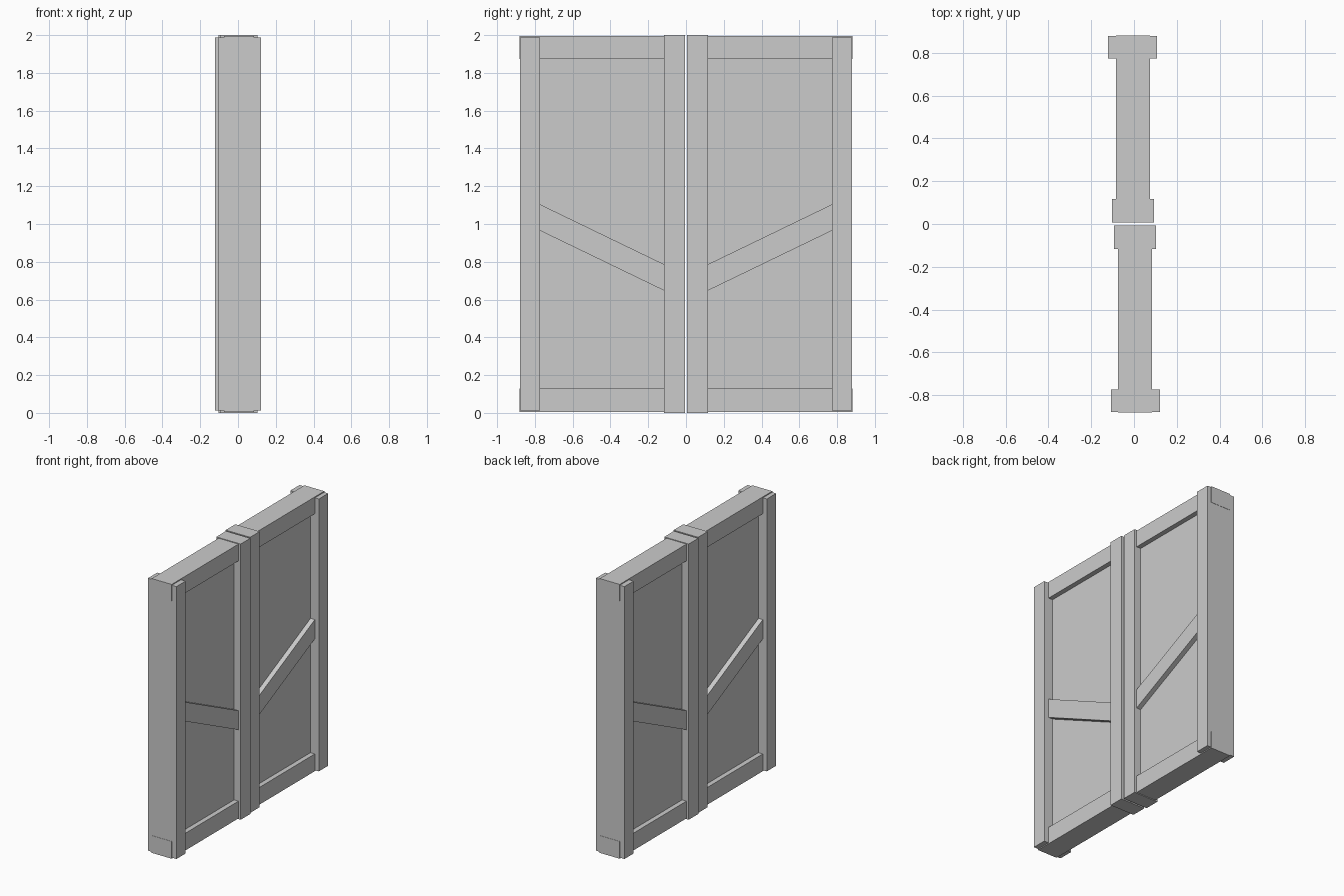
import bpy
from math import pi
from mathutils import Matrix

if "Cube" in bpy.data.objects:
    bpy.data.objects.remove(bpy.data.objects["Cube"])


def prism(name, outline, x0, x1, turn):
    """Extrude a (y, z) outline from x0 to x1, then turn it about z."""
    n = len(outline)
    verts = [(x, y, z) for x in (x0, x1) for y, z in outline]
    faces = [tuple(range(n))[::-1], tuple(range(n, 2 * n))]
    faces += [(i, (i + 1) % n, n + (i + 1) % n, n + i) for i in range(n)]
    mesh = bpy.data.meshes.new(name)
    mesh.from_pydata(verts, [], faces)
    mesh.transform(Matrix.Rotation(turn, 4, 'Z'))
    obj = bpy.data.objects.new(name, mesh)
    bpy.context.collection.objects.link(obj)
    return obj


def board(name, y0, y1, z0, z1, x0, x1, turn):
    return prism(name, [(y0, z0), (y1, z0), (y1, z1), (y0, z1)], x0, x1, turn)


# Two identical leaves, the second turned half way round
for side, turn in (("right", 0), ("left", pi)):
    # Recessed panel
    board(side + "_panel", 0.03, 0.86, 0.02, 1.98, -0.05, 0.04, turn)
    # Stiles: tall one at the meeting edge, thicker one at the hinge edge
    board(side + "_meeting_stile", 0.006, 0.116, 0, 2, -0.103, 0.093, turn)
    board(side + "_hinge_stile", 0.774, 0.88, 0.012, 1.988, -0.122, 0.107, turn)
    # Top and bottom rails, running through the hinge stile
    for part, z0, z1 in (("bottom", 0.005, 0.13), ("top", 1.873, 1.995)):
        board(f"{side}_{part}_rail", 0.05, 0.882, z0, z1, -0.085, 0.075, turn)
    # Sloping brace across the panel, ends tucked into the stiles
    prism(side + "_brace", [(0.09, 0.635), (0.80, 0.978), (0.80, 1.117), (0.09, 0.774)],
          -0.085, 0.075, turn)
